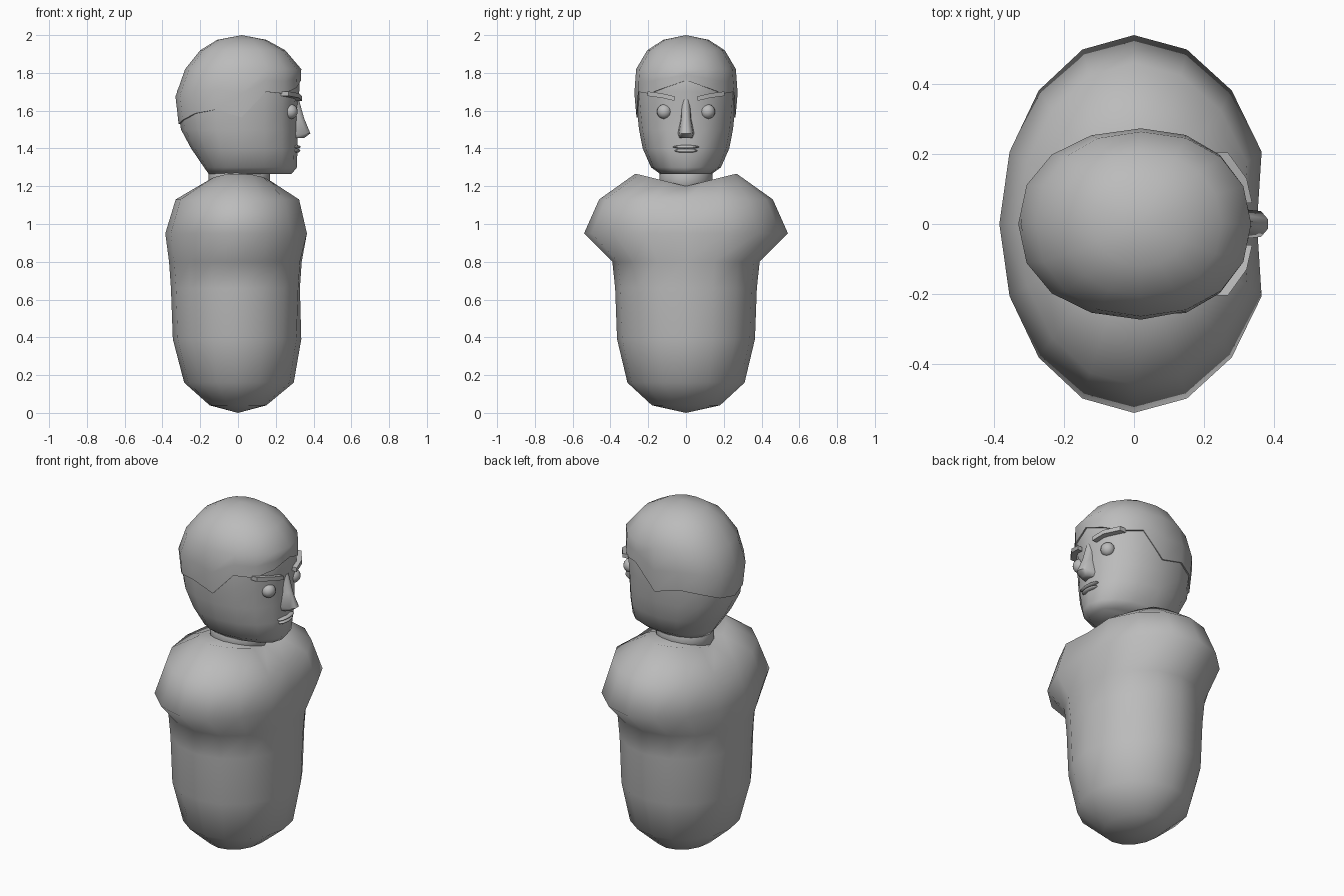
import bpy, bmesh
from math import sin, cos, pi, radians
from mathutils import Vector

cube = bpy.data.objects.get("Cube")
if cube:
    bpy.data.objects.remove(cube, do_unlink=True)

grey = bpy.data.materials.new("plain_grey")
grey.use_nodes = True
grey.diffuse_color = (0.5, 0.5, 0.5, 1)
grey.node_tree.nodes["Principled BSDF"].inputs["Base Color"].default_value = (0.5, 0.5, 0.5, 1)
SIDES = 16


def finish(bm, name, angle=None):
    bmesh.ops.recalc_face_normals(bm, faces=bm.faces)
    mesh = bpy.data.meshes.new(name)
    bm.to_mesh(mesh)
    bm.free()
    ob = bpy.data.objects.new(name, mesh)
    bpy.context.collection.objects.link(ob)
    mesh.materials.append(grey)
    bpy.ops.object.select_all(action='DESELECT')
    ob.select_set(True)
    bpy.context.view_layer.objects.active = ob
    if angle:
        bpy.ops.object.shade_smooth_by_angle(angle=radians(angle))
    else:
        bpy.ops.object.shade_smooth()
    return ob


def loft(name, rings, bottom=None, top=None, angle=None):
    """Skin closed rings of points; each end gets a pole or a flat cap."""
    bm = bmesh.new()
    loops = [[bm.verts.new(p) for p in ring] for ring in rings]
    n = len(loops[0])
    for low, high in zip(loops, loops[1:]):
        for i in range(n):
            j = (i + 1) % n
            bm.faces.new((low[i], low[j], high[j], high[i]))
    for loop, pole in ((loops[0], bottom), (loops[-1], top)):
        if pole is None:
            bm.faces.new(loop)
        else:
            tip = bm.verts.new(pole)
            for i in range(n):
                bm.faces.new((loop[i], loop[(i + 1) % n], tip))
    return finish(bm, name, angle)


def power(v, e):
    return abs(v) ** e * (1 if v >= 0 else -1)


def oval(i, back, front, half, centre=0.0, e=1.0):
    """Point i of an oval with separate back and front reach."""
    a = 2 * pi * i / SIDES
    reach = front - centre if cos(a) > 0 else centre - back
    return centre + reach * power(cos(a), e), half * power(sin(a), e)


# Torso: rounded base, straight waist, broad shoulders with a dip at the neck
torso_rows = [(0.04, -0.15, 0.15, 0.18), (0.16, -0.285, 0.295, 0.31),
              (0.39, -0.345, 0.335, 0.365), (0.66, -0.355, 0.345, 0.375),
              (0.80, -0.365, 0.355, 0.39), (0.95, -0.385, 0.395, 0.54),
              (1.13, -0.33, 0.35, 0.46), (1.2, -0.18, 0.19, 0.27)]
torso = []
for z, back, front, half in torso_rows:
    ring = []
    for i in range(SIDES):
        x, y = oval(i, back, front, half)
        if i == 0 and z > 0.5:
            x *= 0.89 if z > 0.9 else 0.95
        lift = 0.065 * min(1, abs(y) / 0.26) if z == 1.2 else 0
        ring.append((x, y, z + lift))
    torso.append(ring)
loft("torso", torso, (0, 0, 0), (0, 0, 1.2))

# Neck
loft("neck", [[(*oval(i, -0.155, 0.17, 0.14), z) for i in range(SIDES)]
              for z in (1.17, 1.24, 1.32)])

# Head outline shared by the skin and the hair: height, back, front, half width
head_rows = [(1.265, -0.16, 0.29, 0.14), (1.30, -0.185, 0.32, 0.19),
             (1.40, -0.255, 0.322, 0.235), (1.50, -0.31, 0.322, 0.255),
             (1.60, -0.325, 0.322, 0.266), (1.70, -0.333, 0.332, 0.274),
             (1.82, -0.28, 0.335, 0.264), (1.92, -0.2, 0.25, 0.205),
             (1.975, -0.11, 0.15, 0.12)]


def head_point(i, z, scale=1.0):
    for a, b in zip(head_rows, head_rows[1:]):
        if z <= b[0]:
            break
    t = (z - a[0]) / (b[0] - a[0])
    back, front, half = (p + (q - p) * t for p, q in zip(a[1:], b[1:]))
    x, y = oval(i, back, front, half, 0.02, 0.93)
    return 0.02 + (x - 0.02) * scale, y * scale, z


loft("head", [[head_point(i, row[0], 0.975) for i in range(SIDES)]
              for row in head_rows[:-1]], top=(0.02, 0, 1.95), angle=60)

# Hair cap with a zigzag lower edge, mirrored left to right
half_line = [1.76, 1.722, 1.69, 1.70, 1.565, 1.605, 1.585, 1.55, 1.53]
line = half_line + half_line[-2:0:-1]
hair = [[head_point(i, line[i], 0.95) for i in range(SIDES)],
        [head_point(i, line[i]) for i in range(SIDES)],
        [head_point(i, (line[i] + 1.82) / 2) for i in range(SIDES)]]
hair += [[head_point(i, z) for i in range(SIDES)] for z in (1.82, 1.92, 1.975)]
loft("hair", hair, (0.02, 0, 1.8), (0.02, 0, 2.0), angle=50)


def ellipsoid(name, centre, size):
    bm = bmesh.new()
    bmesh.ops.create_uvsphere(bm, u_segments=16, v_segments=10, radius=1)
    for v in bm.verts:
        v.co = Vector(c + s * k for c, s, k in zip(centre, size, v.co))
    finish(bm, name)


# Eyes and brows on both sides
brow_path = [(0.328, 0.06, 1.664), (0.312, 0.13, 1.68), (0.258, 0.205, 1.69)]
for side, label in ((1, "left"), (-1, "right")):
    ellipsoid(label + "_eye", (0.278, side * 0.115, 1.595), (0.038, 0.039, 0.039))
    brow = [[(x + dx, side * y, z + dz) for dx, dz in
             ((-0.03, -0.012), (0.01, -0.012), (0.01, 0.012), (-0.03, 0.012))]
            for x, y, z in brow_path]
    loft(label + "_brow", brow, angle=40)

# Nose: a wedge widening to the nostrils
nose = [[(0.28, -w, z), (x - 0.02, -0.8 * w, z), (x, -0.3 * w, z),
         (x, 0.3 * w, z), (x - 0.02, 0.8 * w, z), (0.28, w, z)]
        for z, w, x in ((1.455, 0.038, 0.35), (1.48, 0.046, 0.383),
                        (1.56, 0.03, 0.35), (1.66, 0.025, 0.322))]
loft("nose", nose, angle=60)

# Lips
ellipsoid("upper_lip", (0.308, 0, 1.408), (0.024, 0.07, 0.010))
ellipsoid("lower_lip", (0.306, 0, 1.388), (0.024, 0.06, 0.011))
